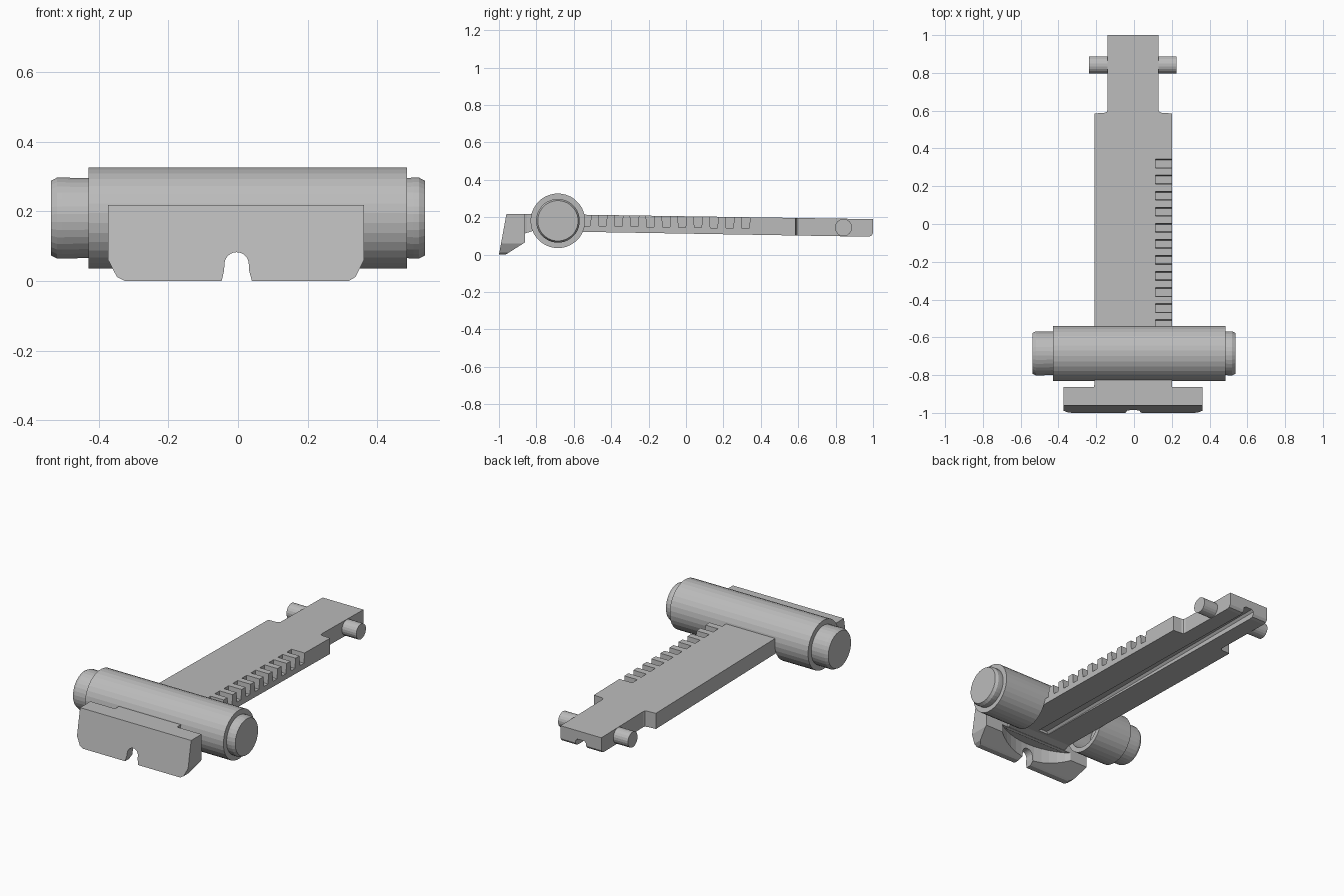
import bpy, bmesh, math
from mathutils import Vector

if "Cube" in bpy.data.objects:
    bpy.data.objects.remove(bpy.data.objects["Cube"], do_unlink=True)

GREY = (0.5, 0.5, 0.5, 1)
steel = bpy.data.materials.new("plain grey steel")
steel.use_nodes = True
steel.diffuse_color = GREY
steel.node_tree.nodes["Principled BSDF"].inputs["Base Color"].default_value = GREY


def make(name, bm):
    bmesh.ops.recalc_face_normals(bm, faces=bm.faces)
    mesh = bpy.data.meshes.new(name)
    bm.to_mesh(mesh)
    bm.free()
    mesh.materials.append(steel)
    ob = bpy.data.objects.new(name, mesh)
    bpy.context.collection.objects.link(ob)
    return ob


def prism(name, pts, axis, lo, hi):
    """Extrude a 2D outline along an axis; the outline uses the other two axes in order."""
    bm = bmesh.new()

    def place(p, t):
        co = list(p)
        co.insert("xyz".index(axis), t)
        return Vector(co)
    face = bm.faces.new([bm.verts.new(place(p, lo)) for p in pts])
    ext = bmesh.ops.extrude_face_region(bm, geom=[face])
    shift = place((0, 0), hi - lo)
    bmesh.ops.translate(bm, vec=shift, verts=[v for v in ext["geom"] if isinstance(v, bmesh.types.BMVert)])
    return make(name, bm)


def lathe_x(name, profile, y, z, sides):
    """Solid of rings (x, radius) around an axis parallel to x."""
    bm = bmesh.new()
    rings = []
    for x, r in profile:
        angles = [math.tau * (i + 0.5) / sides for i in range(sides)]
        rings.append([bm.verts.new((x, y + r * math.cos(a), z + r * math.sin(a))) for a in angles])
    for a, b in zip(rings, rings[1:]):
        for i in range(sides):
            j = (i + 1) % sides
            bm.faces.new((a[i], a[j], b[j], b[i]))
    bm.faces.new(rings[0])
    bm.faces.new(rings[-1])
    return make(name, bm)


def arc(cx, cy, r, start, end, n):
    return [(cx + r * math.cos(math.radians(start + (end - start) * i / n)),
             cy + r * math.sin(math.radians(start + (end - start) * i / n))) for i in range(n + 1)]


def combine(target, tool, operation="DIFFERENCE"):
    mod = target.modifiers.new("cut", "BOOLEAN")
    mod.operation, mod.object, mod.solver = operation, tool, "EXACT"
    bpy.context.view_layer.objects.active = target
    bpy.ops.object.modifier_apply(modifier=mod.name)
    bpy.data.objects.remove(tool, do_unlink=True)


def top(y):
    """Height of the gently sloping upper face of the leaf."""
    return 0.206 - 0.016 * y


# Leaf: plan outline trimmed by its tapering side profile
plan = [(-0.21, -0.85), (-0.21, 0.585), (-0.155, 0.589), (-0.144, 0.594), (-0.14, 0.605), (-0.14, 1.0),
        (0.13, 1.0), (0.13, 0.605), (0.134, 0.594), (0.145, 0.589), (0.2, 0.585), (0.2, -0.85),
        (0.21, -0.9), (-0.22, -0.9)]
leaf = prism("sight_leaf", plan, "z", 0, 0.4)
side = [(-0.88, 0.218), (-0.83, 0.218), (1.0, 0.19), (1.0, 0.115), (0.99, 0.1), (0.97, 0.096),
        (-0.55, 0.122), (-0.82, 0.126), (-0.88, 0.108)]
combine(leaf, prism("leaf_side", side, "x", -0.5, 0.5), "INTERSECT")

# Lengthwise groove under the leaf
combine(leaf, prism("groove", [(-0.04, 0), (-0.04, 0.128), (-0.028, 0.14), (0.018, 0.14), (0.03, 0.128),
                               (0.03, 0)], "y", -0.8, 1.1))

# Row of ratchet notches along the left edge
for i in range(11):
    y = 0.32 - 0.085 * i
    z = top(y)
    notch = [(y - 0.025, z + 0.02), (y + 0.025, z + 0.02), (y + 0.018, z - 0.06), (y - 0.02, z - 0.06)]
    combine(leaf, prism("notch", notch, "x", 0.115, 0.3))

# Aperture plate: front outline with round notch, trimmed by its side profile
outline = [(-0.373, 0.3), (-0.373, 0.06), (-0.348, 0.012), (-0.325, 0.0), (-0.047, 0.0), (-0.04, 0.03)]
outline += arc(-0.004, 0.048, 0.035, 180, 0, 12)
outline += [(0.032, 0.03), (0.04, 0.0), (0.318, 0.0), (0.338, 0.012), (0.362, 0.06), (0.362, 0.3)]
plate = prism("front_plate", outline, "y", -1.2, -0.7)
plate_side = [(-1.0, 0.0), (-0.96, 0.218), (-0.862, 0.218), (-0.862, 0.065), (-0.955, 0.006), (-0.965, 0.0)]
combine(plate, prism("plate_side", plate_side, "x", -0.5, 0.5), "INTERSECT")
combine(plate, prism("scoop", arc(-0.005, -0.49, 0.45, 0, 354, 59), "z", -0.1, 0.112))

# Slide: thick sleeve with stepped, chamfered button ends, open below the leaf
SLIDE_Y, SLIDE_Z = -0.685, 0.181
slide = lathe_x("slide_body", [(-0.43, 0.146), (0.485, 0.146)], SLIDE_Y, SLIDE_Z, 32)
bore = lathe_x("bore", [(-0.35, 0.117), (0.35, 0.117)], SLIDE_Y, SLIDE_Z, 32)
combine(slide, bore)
combine(slide, prism("slot", [(-0.9, -0.1), (-0.9, 0.15), (-0.45, 0.15), (-0.45, -0.1)], "x", -0.21, 0.2))
for name, s, root in (("right_button", -1, 0.42), ("left_button", 1, 0.475)):
    lathe_x(name, [(s * root, 0.115), (s * 0.505, 0.117), (s * 0.52, 0.117), (s * 0.537, 0.108)],
            SLIDE_Y, SLIDE_Z, 32)

# Hinge pins either side of the narrow end
lathe_x("right_hinge_pin", [(-0.237, 0.046), (-0.13, 0.046)], 0.842, 0.145, 20)
lathe_x("left_hinge_pin", [(0.12, 0.046), (0.225, 0.046)], 0.842, 0.145, 20)
